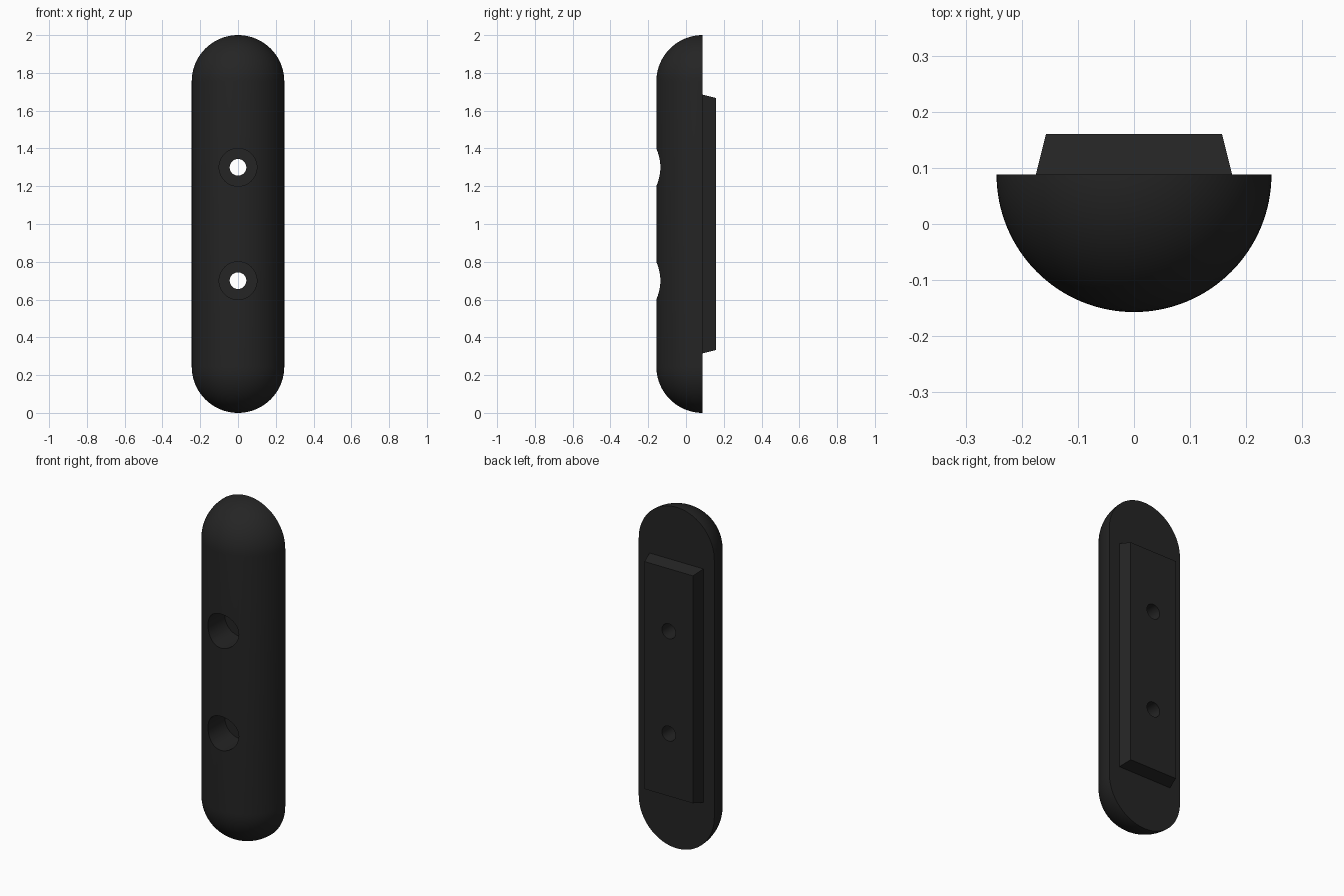
import bpy, bmesh, math
from mathutils import Matrix, Vector

if "Cube" in bpy.data.objects:
    bpy.data.objects.remove(bpy.data.objects["Cube"])

R = 0.245            # radius of the rounded front
BACK = 0.088         # y of the flat back
PAD_BACK = 0.16      # y of the raised pad face
HOLES = (0.70, 1.30)

black = bpy.data.materials.new("matte black")
black.diffuse_color = (0.018, 0.018, 0.018, 1)
black.use_nodes = True
black.node_tree.nodes["Principled BSDF"].inputs["Base Color"].default_value = black.diffuse_color


def add_object(name, bm):
    bmesh.ops.recalc_face_normals(bm, faces=bm.faces[:])
    mesh = bpy.data.meshes.new(name)
    bm.to_mesh(mesh)
    bm.free()
    mesh.materials.append(black)
    obj = bpy.data.objects.new(name, mesh)
    bpy.context.collection.objects.link(obj)
    return obj


def boolean(target, tool, operation):
    bpy.context.view_layer.objects.active = target
    mod = target.modifiers.new(operation.lower(), 'BOOLEAN')
    mod.object, mod.operation, mod.solver = tool, operation, 'EXACT'
    bpy.ops.object.modifier_apply(modifier=mod.name)
    bpy.data.objects.remove(tool)


# Handle body: capsule outline spun half a turn, then closed with a flat back
bm = bmesh.new()
N = 20
outline = []
for i in range(N + 1):
    a = -math.pi / 2 + i * math.pi / 2 / N
    outline.append((R * math.cos(a), R + R * math.sin(a)))
outline += [(x, 2 - z) for x, z in reversed(outline)]
verts = [bm.verts.new((x, BACK, z)) for x, z in outline]
edges = [bm.edges.new(p) for p in zip(verts, verts[1:])]
bmesh.ops.spin(bm, geom=verts + edges, cent=(0, BACK, 0), axis=(0, 0, 1),
               angle=-math.pi, steps=64)
bmesh.ops.remove_doubles(bm, verts=bm.verts[:], dist=1e-5)
bmesh.ops.contextual_create(bm, geom=[e for e in bm.edges if e.is_boundary])
body = add_object("handle_body", bm)

# Raised mounting pad with sloping sides, sunk slightly into the back
bm = bmesh.new()
rings = []
for y in (BACK - 0.02, PAD_BACK):
    slope = 0.25 * (PAD_BACK - y)
    w, h = 0.157 + slope, 0.667 + slope
    rings.append([bm.verts.new((sx * w, y, 1 + sz * h))
                  for sx, sz in ((-1, -1), (1, -1), (1, 1), (-1, 1))])
bm.faces.new(rings[0])
bm.faces.new(rings[1])
for i in range(4):
    j = (i + 1) % 4
    bm.faces.new((rings[0][i], rings[0][j], rings[1][j], rings[1][i]))
boolean(body, add_object("mounting_pad", bm), 'UNION')

# Screw holes: wide recess from the front, narrow bore right through
for z in HOLES:
    for name, r, y0, y1 in (("screw_recess", 0.10, -0.3, 0.02),
                            ("screw_bore", 0.044, -0.3, 0.3)):
        bm = bmesh.new()
        place = (Matrix.Translation(Vector((0, (y0 + y1) / 2, z)))
                 @ Matrix.Rotation(math.pi / 2, 4, 'X'))
        bmesh.ops.create_cone(bm, cap_ends=True, segments=48, radius1=r,
                              radius2=r, depth=y1 - y0, matrix=place)
        boolean(body, add_object(name, bm), 'DIFFERENCE')

# Smooth curves, crisp edges
bpy.ops.object.select_all(action='DESELECT')
body.select_set(True)
bpy.context.view_layer.objects.active = body
bpy.ops.object.shade_smooth_by_angle(angle=math.radians(30))
